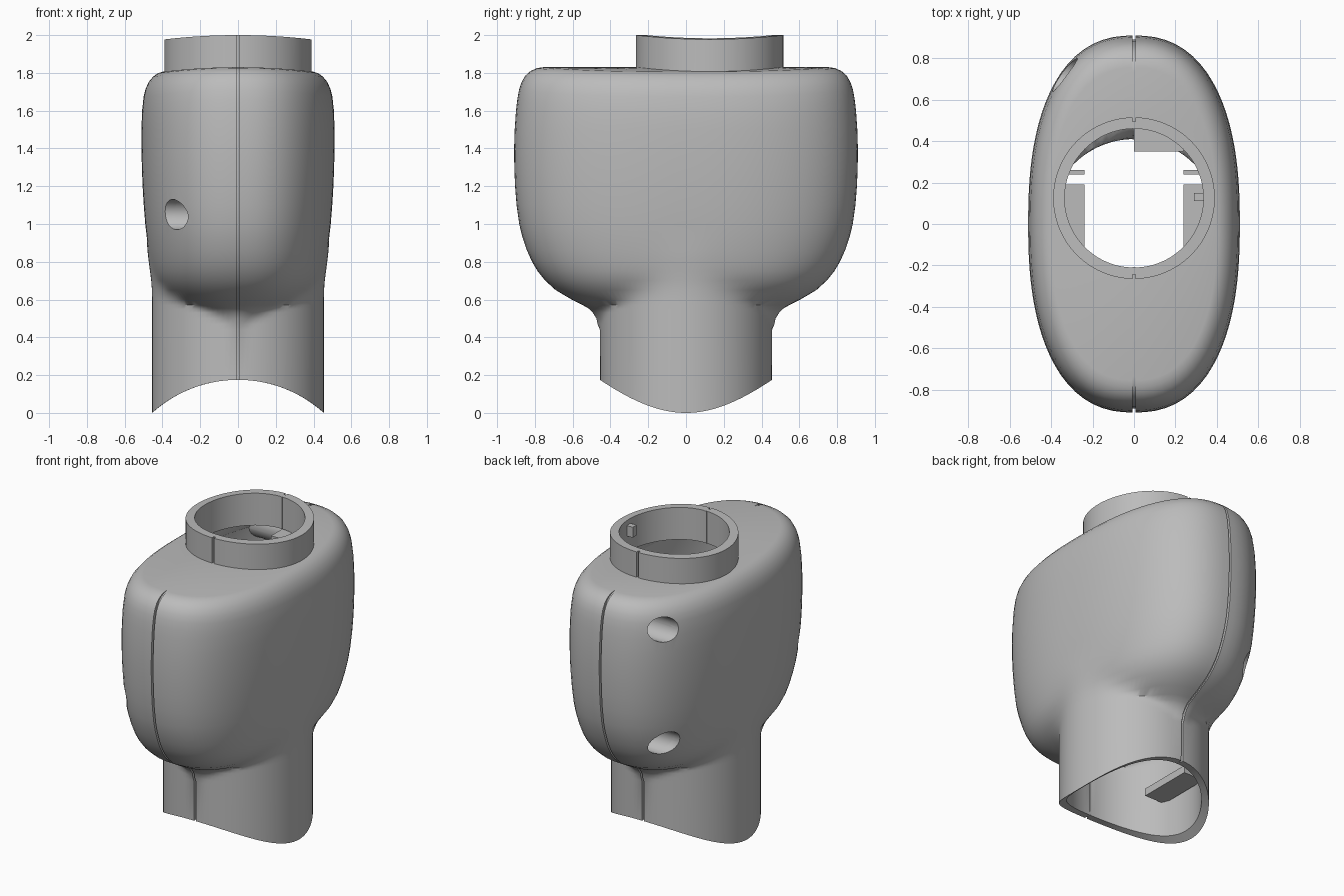
import bpy, bmesh, math
from mathutils import Matrix

cube = bpy.data.objects.get("Cube")
if cube:
    bpy.data.objects.remove(cube, do_unlink=True)

grey = bpy.data.materials.new("plain_grey")
grey.use_nodes = True
grey.diffuse_color = (0.5, 0.5, 0.5, 1)
grey.node_tree.nodes["Principled BSDF"].inputs["Base Color"].default_value = (0.5, 0.5, 0.5, 1)

WALL = 0.045      # shell thickness
PIPE = 0.455      # outer radius of the lower pipe
COLLAR = 0.39     # outer radius of the upper collar
COLLAR_Y = 0.125
SEAM = 0.007      # half width of the seam groove
STEPS = 56        # points per half ring

# Housing sections: height, half width, half depth
SECTIONS = [
    (0.44, 0.05, 0.40), (0.47, 0.09, 0.455), (0.50, 0.13, 0.465), (0.53, 0.20, 0.49),
    (0.55, 0.24, 0.51), (0.57, 0.28, 0.545), (0.60, 0.34, 0.605), (0.65, 0.395, 0.69),
    (0.70, 0.43, 0.745), (0.75, 0.45, 0.785), (0.80, 0.462, 0.815), (0.86, 0.473, 0.842),
    (0.93, 0.483, 0.866), (1.0, 0.491, 0.883), (1.1, 0.499, 0.897), (1.2, 0.505, 0.905),
    (1.3, 0.509, 0.909), (1.4, 0.511, 0.91), (1.5, 0.511, 0.907), (1.6, 0.508, 0.90),
    (1.66, 0.505, 0.893), (1.71, 0.50, 0.884), (1.75, 0.49, 0.871), (1.785, 0.473, 0.851),
    (1.81, 0.45, 0.823), (1.825, 0.425, 0.79), (1.83, 0.402, 0.755),
]


def make_object(name, bm):
    bmesh.ops.recalc_face_normals(bm, faces=bm.faces)
    mesh = bpy.data.meshes.new(name)
    bm.to_mesh(mesh)
    bm.free()
    mesh.materials.append(grey)
    obj = bpy.data.objects.new(name, mesh)
    bpy.context.collection.objects.link(obj)
    return obj


def crown(x, z):
    return z - 0.15 * x * x if z > 1.65 else z


def saddle(x, z):
    r = 0.679
    return math.sqrt(r * r - x * x) - (r - 0.175)


def ring(radius, height, cy=0.0, groove=0.002):
    """One closed section, with a groove at the front and back seam."""
    half = []
    for i in range(STEPS + 1):
        t = math.pi * (i / STEPS - 0.5)
        r = radius(t)
        x, y = r * math.cos(t), r * math.sin(t)
        if i in (0, STEPS):
            x = SEAM
            inner = (x, y - math.copysign(groove, y))
            half += [inner, (x, y)] if i == 0 else [(x, y), inner]
        else:
            half.append((x, y))
    pts = half + [(-x, y) for x, y in reversed(half)]
    return [(x, y + cy, height(x)) for x, y in pts]


def circle(r, z, cy=0.0, groove=0.002, shape=crown):
    return ring(lambda t: r, lambda x: shape(x, z), cy, groove)


def housing(z, a, b, pipe, groove=0.002):
    """Rounded oval section blended with the round pipe."""
    def radius(t):
        oval = (abs(math.cos(t) / a) ** 2.4 + abs(math.sin(t) / b) ** 2.4) ** (-1 / 2.4)
        if z > 0.9:
            return oval
        return (oval ** 24 + pipe ** 24) ** (1 / 24)
    return ring(radius, lambda x: crown(x, z), 0.0, groove)


def loft(name, rings, closed):
    bm = bmesh.new()
    loops = [[bm.verts.new(p) for p in r] for r in rings]
    n = len(loops[0])
    pairs = list(zip(loops, loops[1:]))
    if closed:
        pairs.append((loops[-1], loops[0]))
    else:
        bm.faces.new(loops[0])
        bm.faces.new(loops[-1])
    for lo, hi in pairs:
        for i in range(n):
            j = (i + 1) % n
            bm.faces.new((lo[i], lo[j], hi[j], hi[i]))
    return make_object(name, bm)


def rod(name, r, x0, x1, y, z):
    bm = bmesh.new()
    bmesh.ops.create_cone(bm, cap_ends=True, segments=32, radius1=r, radius2=r, depth=x1 - x0,
                          matrix=Matrix.Translation(((x0 + x1) / 2, y, z))
                          @ Matrix.Rotation(math.pi / 2, 4, 'Y'))
    return make_object(name, bm)


def box(name, x, y, z):
    bm = bmesh.new()
    bmesh.ops.create_cube(bm, size=1)
    for v in bm.verts:
        for k, (lo, hi) in enumerate((x, y, z)):
            v.co[k] = lo if v.co[k] < 0 else hi
    return make_object(name, bm)


def boolean(obj, tool, operation):
    mod = obj.modifiers.new("cut", 'BOOLEAN')
    mod.object, mod.operation, mod.solver = tool, operation, 'EXACT'
    bpy.context.view_layer.objects.active = obj
    bpy.ops.object.modifier_apply(modifier=mod.name)


# Outer skin: pipe, housing, collar
G = 0.02
outer = [circle(PIPE, 0, groove=G, shape=saddle)]
outer += [housing(z, a, b, PIPE, G) for z, a, b in SECTIONS]
outer += [circle(COLLAR, z, COLLAR_Y, G) for z in (1.83, 2.0)]

# Inner skin, from the collar down to the pipe mouth
inner = [circle(COLLAR - 0.055, z, COLLAR_Y) for z in (2.0, 1.83 - WALL)]
inner += [housing(z - WALL if z > 1.7 else z, a - WALL, b - WALL, PIPE - WALL)
          for z, a, b in reversed(SECTIONS)]
inner += [circle(PIPE - WALL, 0, shape=saddle)]

shell = loft("housing_shell", outer + inner, True)
core = loft("core_helper", outer, False)
core.scale = (0.995, 0.995, 0.999)
core.hide_render = True
bpy.context.view_layer.update()
parts, helpers = [shell], [core]

# Screw bores on the right half, each with an inner boss
for name, y, z in (("upper_back", 0.72, 1.65), ("lower_back", 0.68, 0.87), ("front", -0.72, 1.05)):
    bore = rod(name + "_bore_helper", 0.08, -0.7, -0.08, y, z)
    bore.hide_render = True
    boss = rod(name + "_screw_boss", 0.1, -0.65, -0.01, y, z)
    boolean(boss, core, 'INTERSECT')
    boolean(boss, bore, 'DIFFERENCE')
    boolean(shell, bore, 'DIFFERENCE')
    parts.append(boss)
    helpers.append(bore)
for h in helpers:
    bpy.data.objects.remove(h, do_unlink=True)

# Inner ledges and ribs on both sides of the pipe
for side, s in (("left", 1), ("right", -1)):
    span = lambda lo, hi: sorted((s * lo, s * hi))
    parts.append(box(side + "_ledge", span(0.24, 0.39), (-0.18, 0.19), (0.30, 0.35)))
    parts.append(box(side + "_rib", span(0.24, 0.36), (0.24, 0.26), (0.30, 0.35)))

# Collar key and the tab bridging the seam
parts.append(box("collar_key", (0.29, 0.345), (0.11, 0.15), (1.88, 1.95)))
parts.append(box("seam_tab", (0.0, 0.24), (0.35, 0.48), (1.70, 1.78)))

for obj in parts:
    bpy.ops.object.select_all(action='DESELECT')
    obj.select_set(True)
    bpy.context.view_layer.objects.active = obj
    bpy.ops.object.shade_smooth_by_angle(angle=math.radians(35))
